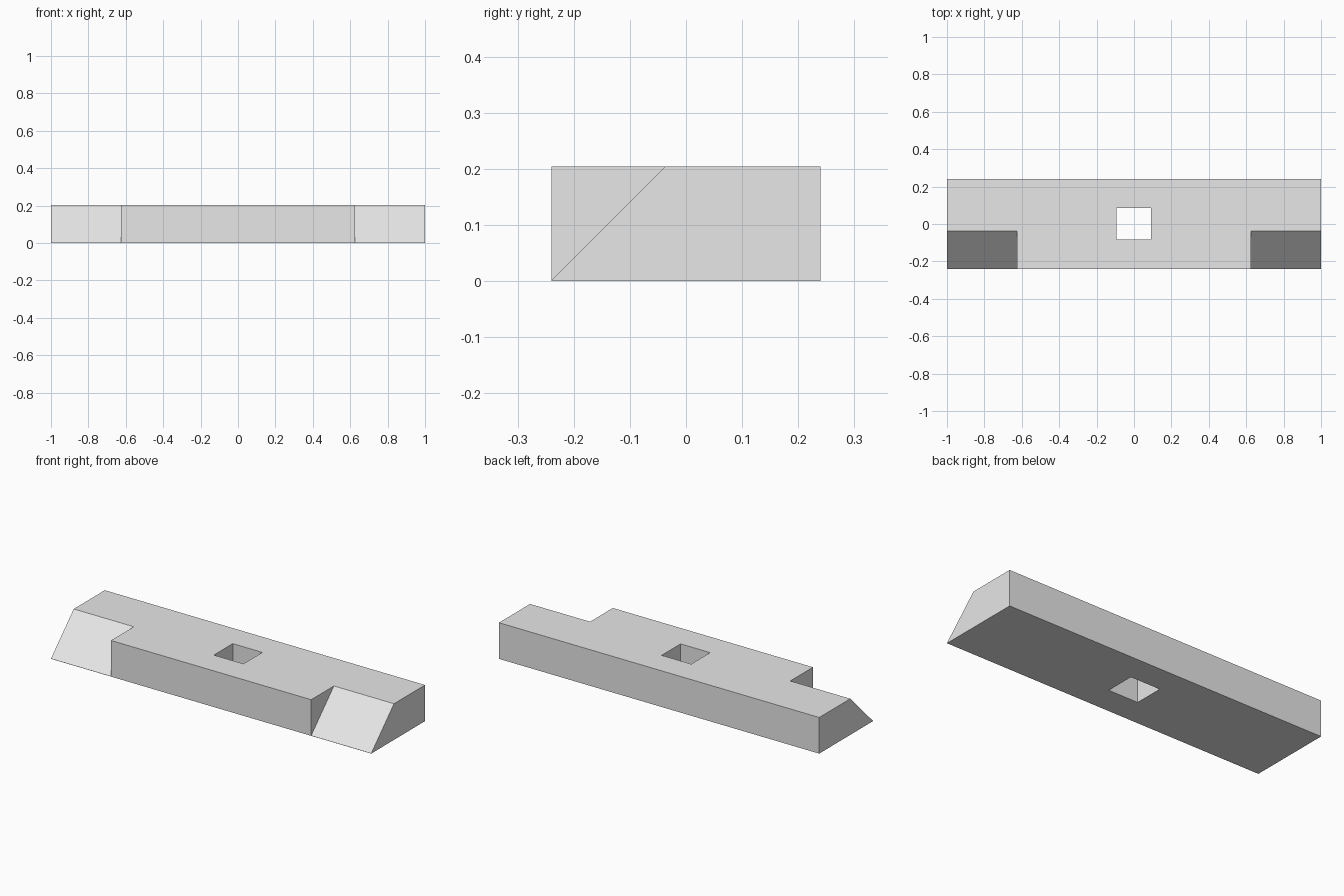
import bpy
import bmesh

LENGTH, DEPTH, HEIGHT = 2.0, 0.48, 0.204
NOTCH_X = 0.625      # inner end of each sloped notch
LIP = 0.001          # thin edge left under each slope

cube = bpy.data.objects.get("Cube")
if cube:
    bpy.data.objects.remove(cube, do_unlink=True)

grey = bpy.data.materials.new("plain grey")
grey.use_nodes = True
grey.diffuse_color = (0.8, 0.8, 0.8, 1)
grey.node_tree.nodes["Principled BSDF"].inputs["Base Color"].default_value = grey.diffuse_color


def prism(name, profile, x0, x1):
    """Extrude a (y, z) profile along x."""
    bm = bmesh.new()
    face = bm.faces.new([bm.verts.new((x0, y, z)) for y, z in profile])
    side = bmesh.ops.extrude_face_region(bm, geom=[face])
    verts = [g for g in side["geom"] if isinstance(g, bmesh.types.BMVert)]
    bmesh.ops.translate(bm, verts=verts, vec=(x1 - x0, 0, 0))
    bmesh.ops.recalc_face_normals(bm, faces=bm.faces)
    mesh = bpy.data.meshes.new(name)
    bm.to_mesh(mesh)
    bm.free()
    mesh.materials.append(grey)
    obj = bpy.data.objects.new(name, mesh)
    bpy.context.collection.objects.link(obj)
    return obj


def rect(y0, y1, z0, z1):
    return [(y0, z0), (y1, z0), (y1, z1), (y0, z1)]


def cut(target, cutter):
    """Subtract the cutter, bake the result and drop the cutter."""
    cutter.hide_render = True
    mod = target.modifiers.new("cut", "BOOLEAN")
    mod.operation = "DIFFERENCE"
    mod.solver = "EXACT"
    mod.object = cutter
    bpy.context.view_layer.objects.active = target
    bpy.ops.object.modifier_apply(modifier=mod.name)
    bpy.data.objects.remove(cutter, do_unlink=True)


# Main bar
bar = prism("bar", rect(-DEPTH / 2, DEPTH / 2, 0, HEIGHT), -LENGTH / 2, LENGTH / 2)

# Square hole through the middle
cut(bar, prism("hole_cutter", rect(-0.083, 0.086, -0.1, 0.4), -0.093, 0.092))

# 45 degree slopes at both front corners
front, over = -DEPTH / 2, 0.1
slope = [(front - over, LIP - over), (front + HEIGHT + over, LIP + HEIGHT + over),
         (front - over, LIP + HEIGHT + over)]
for side in (-1, 1):
    ends = sorted((side * NOTCH_X, side * (LENGTH / 2 + over)))
    cut(bar, prism("slope_cutter", slope, *ends))
